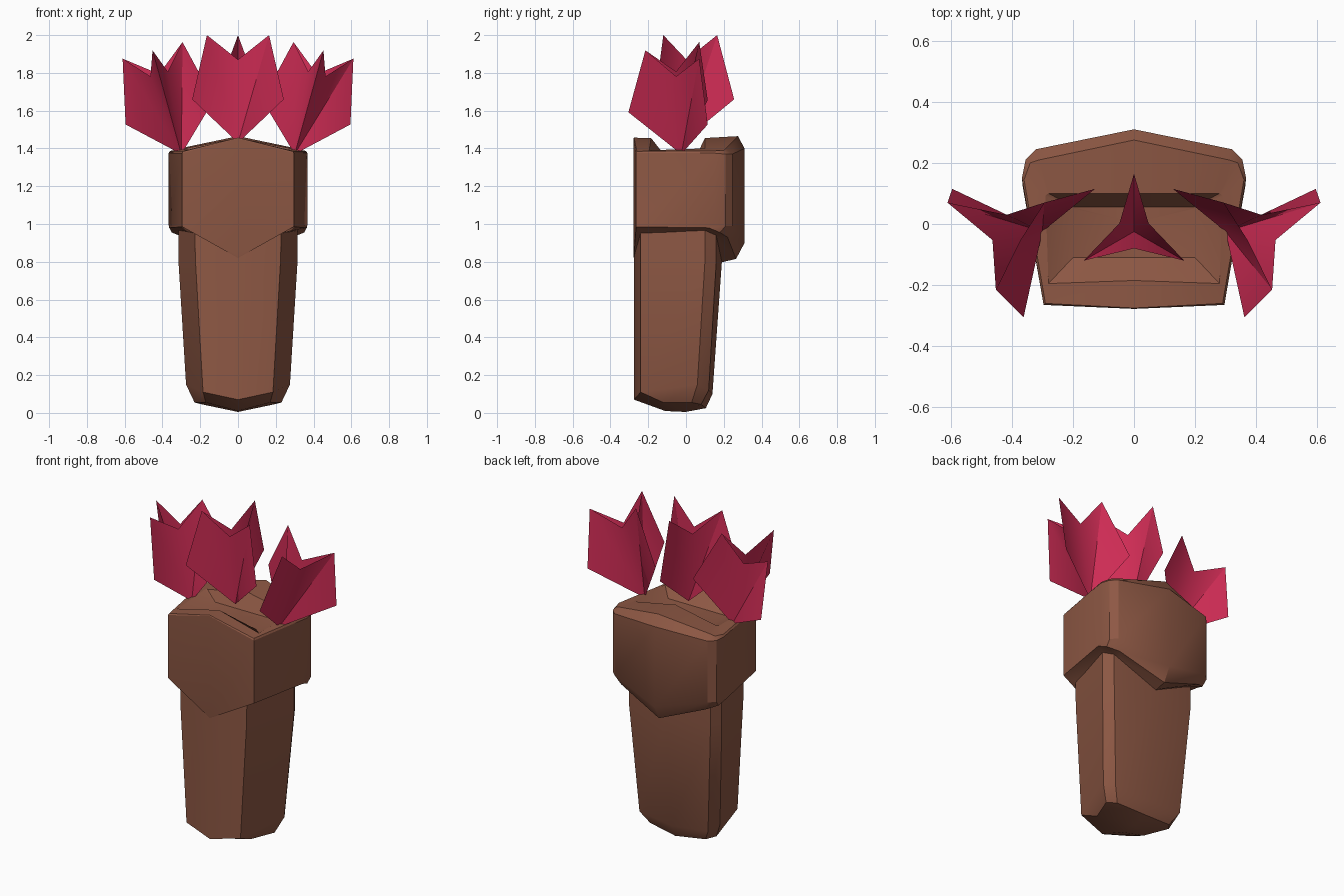
import bpy, bmesh
from math import radians, sin, cos
from mathutils import Matrix, Vector

if "Cube" in bpy.data.objects:
    bpy.data.objects.remove(bpy.data.objects["Cube"])


def material(name, rgb):
    m = bpy.data.materials.new(name)
    m.diffuse_color = (*rgb, 1)
    m.use_nodes = True
    m.node_tree.nodes["Principled BSDF"].inputs["Base Color"].default_value = m.diffuse_color
    return m


LEATHER = material("brown", (0.27, 0.098, 0.058))
PINK = material("pink", (0.62, 0.025, 0.09))


def finish(bm, name, mat, angle):
    me = bpy.data.meshes.new(name)
    bm.to_mesh(me)
    bm.free()
    ob = bpy.data.objects.new(name, me)
    bpy.context.collection.objects.link(ob)
    me.materials.append(mat)
    bpy.context.view_layer.objects.active = ob
    ob.select_set(True)
    bpy.ops.object.shade_smooth_by_angle(angle=radians(angle))
    ob.select_set(False)
    return ob


def loft(name, halves, mat, angle=30):
    """Skin half rings (front centre to back centre), mirrored across x = 0."""
    bm = bmesh.new()
    rings = []
    for half in halves:
        full = half + [(-x, y, z) for x, y, z in half[-2:0:-1]]
        rings.append([bm.verts.new(p) for p in full])
    n = len(rings[0])
    for a, b in zip(rings, rings[1:]):
        for i in range(n):
            j = (i + 1) % n
            bm.faces.new((a[i], a[j], b[j], b[i]))
    # close both ends with fans
    for ring in (rings[0], rings[-1]):
        c = sum((v.co for v in ring), Vector()) / n
        c.z = min(v.co.z for v in ring) - 0.005 if ring is rings[0] else c.z
        mid = bm.verts.new(c)
        for i in range(n):
            bm.faces.new((ring[i], ring[(i + 1) % n], mid))
    bmesh.ops.recalc_face_normals(bm, faces=bm.faces)
    return finish(bm, name, mat, angle)


# Tapered body with a rounded bottom
loft("body", [
    [(0, -.11, .010), (.17, -.12, .055), (.23, .03, .055), (.19, .08, .045), (0, .105, .025)],
    [(0, -.275, .07), (.185, -.24, .11), (.275, .06, .15), (.235, .12, .12), (0, .14, .10)],
    [(0, -.275, .80), (.225, -.24, .80), (.315, .10, .80), (.28, .16, .80), (0, .19, .80)],
    [(0, -.270, 1.2), (.235, -.24, 1.2), (.315, .10, 1.2), (.28, .16, 1.2), (0, .19, 1.2)],
], LEATHER)

# Collar with pointed front and back, and a recessed top
under = [(0, -.27, .83), (.235, -.24, .955), (.312, .10, .965),
         (.28, .16, .94), (.24, .165, .92), (0, .20, .80)]
floor = [(0, -.11, 1.36), (.20, -.11, 1.36), (.20, .05, 1.36),
         (.198, .053, 1.36), (.195, .055, 1.36), (0, .055, 1.36)]
loft("collar", [
    under,
    [(0, -.276, .82), (.295, -.264, .985), (.364, .12, .98),
     (.35, .18, .955), (.29, .22, .93), (0, .265, .815)],
    [(0, -.278, .83), (.296, -.265, .995), (.367, .15, .995),
     (.355, .21, .99), (.32, .245, .99), (0, .31, .90)],
    [(0, -.278, 1.453), (.296, -.265, 1.375), (.367, .15, 1.375),
     (.355, .21, 1.37), (.32, .245, 1.37), (0, .31, 1.40)],
    [(0, -.275, 1.457), (.29, -.26, 1.385), (.36, .145, 1.387),
     (.34, .20, 1.39), (.31, .21, 1.40), (0, .275, 1.465)],
    [(0, -.185, 1.455), (.28, -.195, 1.39), (.29, .092, 1.40),
     (.285, .097, 1.40), (.28, .10, 1.40), (0, .10, 1.455)],
    floor,
], LEATHER)


def tulip(name, base, tilt, turn):
    """Three folded petals forming an open, three-pointed star cup."""
    bm = bmesh.new()

    def pt(r, deg, z):
        a = radians(deg)
        return bm.verts.new((r * cos(a), r * sin(a), z))

    foot = bm.verts.new((0, 0, 0))
    notch = [pt(.055, turn + 60 + 120 * k, .44) for k in range(3)]
    for k in range(3):
        corner = pt(.28, turn + 120 * k, .23)
        tip = pt(.19, turn + 120 * k, .57)
        for nv in (notch[k], notch[k - 1]):
            bm.faces.new((foot, corner, tip, nv))
    bmesh.ops.recalc_face_normals(bm, faces=bm.faces)
    bm.transform(Matrix.Translation(base) @ Matrix.Rotation(radians(tilt), 4, 'Y'))
    return finish(bm, name, PINK, 70)


tulip("middle_flower", (0, -.025, 1.43), 0, 90)
tulip("right_flower", (.30, -.025, 1.37), 15.5, 30)
tulip("left_flower", (-.30, -.025, 1.37), -15.5, 30)
